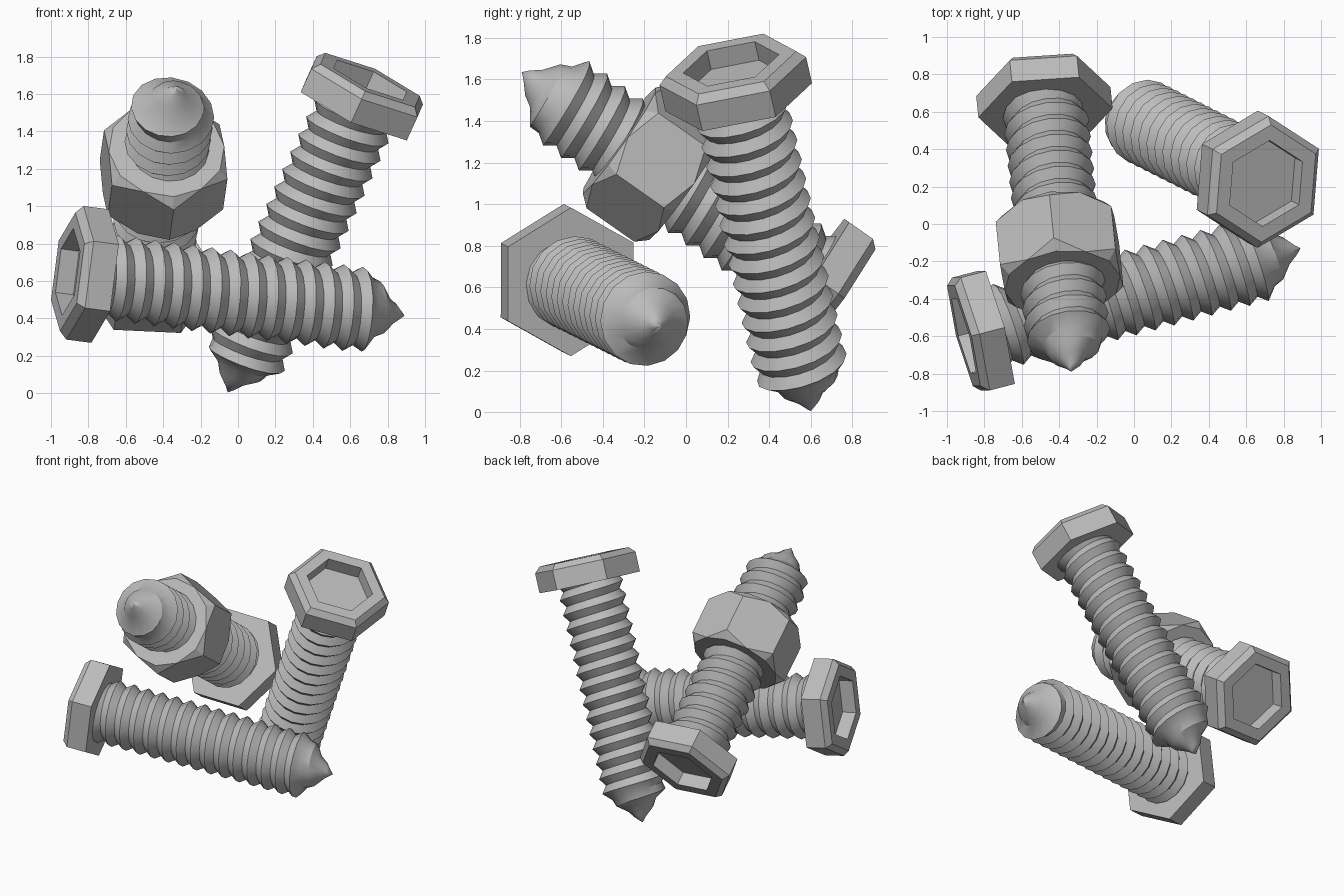
import bpy, bmesh
from math import cos, sin, pi
from mathutils import Vector, Matrix

cube = bpy.data.objects.get("Cube")
if cube:
    bpy.data.objects.remove(cube, do_unlink=True)

steel = bpy.data.materials.new("grey_steel")
steel.use_nodes = True
GREY = (0.5, 0.5, 0.5, 1)
steel.diffuse_color = GREY
steel.node_tree.nodes["Principled BSDF"].inputs["Base Color"].default_value = GREY

HEAD_BASE = 1.695   # distance from the tip to the underside of the head
HEX_R = 0.36
CREST, ROOT, PITCH, SIDES = 0.23, 0.193, 0.105, 16


def frame(tip, head, ref):
    """Matrix with its origin at the tip, z towards the head, x towards a hex corner."""
    tip = Vector(tip)
    z = (Vector(head) - tip).normalized()
    x = Vector(ref)
    x = (x - z * x.dot(z)).normalized()
    rot = Matrix((x, z.cross(x), z)).transposed()
    return Matrix.Translation(tip) @ rot.to_4x4()


def finish(name, bm, matrix, smooth=False):
    bmesh.ops.remove_doubles(bm, verts=bm.verts, dist=0.0001)
    bmesh.ops.recalc_face_normals(bm, faces=bm.faces)
    mesh = bpy.data.meshes.new(name)
    bm.to_mesh(mesh)
    bm.free()
    mesh.materials.append(steel)
    obj = bpy.data.objects.new(name, mesh)
    bpy.context.collection.objects.link(obj)
    obj.matrix_world = matrix
    if smooth:
        bpy.ops.object.select_all(action='DESELECT')
        obj.select_set(True)
        bpy.context.view_layer.objects.active = obj
        bpy.ops.object.shade_smooth_by_angle(angle=pi / 6)


def ring(bm, n, shape):
    """Ring of n vertices; shape(i) gives radius and height."""
    verts = []
    for i in range(n):
        r, z = shape(i)
        a = 2 * pi * i / n
        verts.append(bm.verts.new((r * cos(a), r * sin(a), z)))
    return verts


def bridge(bm, a, b):
    n = len(a)
    for i in range(n):
        j = (i + 1) % n
        bm.faces.new((a[i], a[j], b[j], b[i]))


def add_head(name, matrix):
    # hexagonal head with a bevelled rim and a hexagonal socket
    bm = bmesh.new()
    profile = [(HEX_R, 0), (HEX_R, 0.14), (0.32, 0.18), (0.235, 0.18), (0.235, 0.08)]
    rings = [ring(bm, 6, lambda i, p=p: (p[0], HEAD_BASE + p[1])) for p in profile]
    for a, b in zip(rings, rings[1:]):
        bridge(bm, a, b)
    bm.faces.new(rings[0])
    bm.faces.new(rings[-1])
    finish(name, bm, matrix)


def add_shank(name, matrix):
    # helical V thread that narrows to a point
    bm = bmesh.new()

    def point(k, r, lift):
        z = min(max(k * PITCH / SIDES + lift, 0), HEAD_BASE + 0.055)
        r *= min(1, z / 0.22)
        a = 2 * pi * k / SIDES
        return bm.verts.new((r * cos(a), r * sin(a), z))

    steps = range(-2 * SIDES, int((HEAD_BASE + PITCH) / PITCH * SIDES))
    roots = [point(k, ROOT, 0) for k in steps]
    crests = [point(k, CREST, PITCH / 2) for k in steps]
    for k in range(len(roots) - 1):
        bm.faces.new((roots[k], roots[k + 1], crests[k + 1], crests[k]))
        if k + SIDES + 1 < len(roots):
            bm.faces.new((crests[k], crests[k + 1], roots[k + SIDES + 1], roots[k + SIDES]))
    finish(name, bm, matrix, smooth=True)


def add_nut(name, matrix, middle, half):
    # hexagonal nut with chamfered corners and a round bore
    bm = bmesh.new()
    flat = HEX_R * cos(pi / 6)

    def side(s):
        return lambda i: (flat, middle + s * half) if i % 2 else (HEX_R, middle + s * (half - 0.055))

    def level(r, s):
        return lambda i: (r, middle + s * half)

    shapes = [level(0.2, -1), level(flat, -1), side(-1), side(1), level(flat, 1), level(0.2, 1)]
    rings = [ring(bm, 12, s) for s in shapes]
    for a, b in zip(rings, rings[1:] + rings[:1]):
        bridge(bm, a, b)
    finish(name, bm, matrix)


# tip, head centre and direction of one head corner for each screw
screws = {
    "lying_screw": ((0.89, -0.13, 0.415), (-0.84, -0.58, 0.64), (0.045, 0, 0.36)),
    "upright_screw": ((-0.055, 0.6, 0.005), (0.67, 0.235, 1.595), (0.03, 0.355, 0.07)),
    "leaning_screw": ((-0.335, -0.79, 1.635), (-0.48, 0.66, 0.62), (1, 0, 0)),
}
for name, (tip, head, ref) in screws.items():
    m = frame(tip, head, ref)
    add_head(name + "_head", m)
    add_shank(name + "_shank", m)

tip, head, _ = screws["leaning_screw"]
add_nut("nut", frame(tip, head, (0.12, -0.57, -0.82)), 0.77, 0.195)
